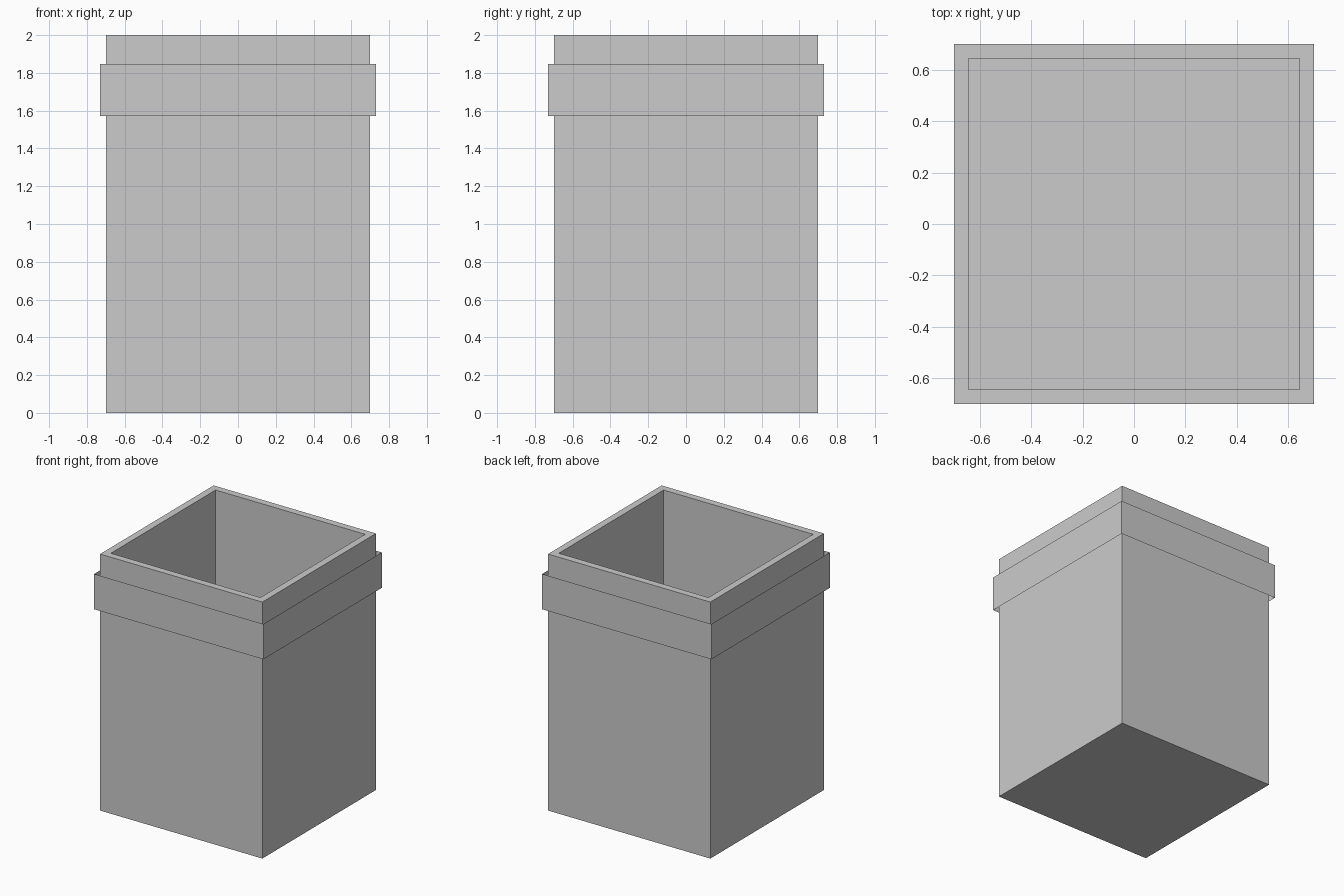
import bpy, bmesh

if "Cube" in bpy.data.objects:
    bpy.data.objects.remove(bpy.data.objects["Cube"])

HALF, WALL, HEIGHT = 0.70, 0.055, 2.0
BAND_HALF, BAND_LOW, BAND_HIGH = 0.73, 1.573, 1.848


def square(bm, half, z):
    return [bm.verts.new((x * half, y * half, z))
            for x, y in ((-1, -1), (1, -1), (1, 1), (-1, 1))]


def bridge(bm, a, b):
    for i in range(4):
        j = (i + 1) % 4
        bm.faces.new((a[i], a[j], b[j], b[i]))


def finish(name, bm):
    mesh = bpy.data.meshes.new(name)
    bm.to_mesh(mesh)
    bm.free()
    obj = bpy.data.objects.new(name, mesh)
    bpy.context.collection.objects.link(obj)
    return obj


# Open-topped square container: outside, rim, inside, floor
bm = bmesh.new()
inner = HALF - WALL
loops = [square(bm, h, z) for h, z in
         ((HALF, 0), (HALF, HEIGHT), (inner, HEIGHT), (inner, WALL))]
for lower, upper in zip(loops, loops[1:]):
    bridge(bm, lower, upper)
bm.faces.new(loops[0][::-1])
bm.faces.new(loops[-1])
finish("container_body", bm)

# Single-sheet band standing slightly off the walls, open above and below
bm = bmesh.new()
bridge(bm, square(bm, BAND_HALF, BAND_LOW), square(bm, BAND_HALF, BAND_HIGH))
finish("upper_band", bm)
